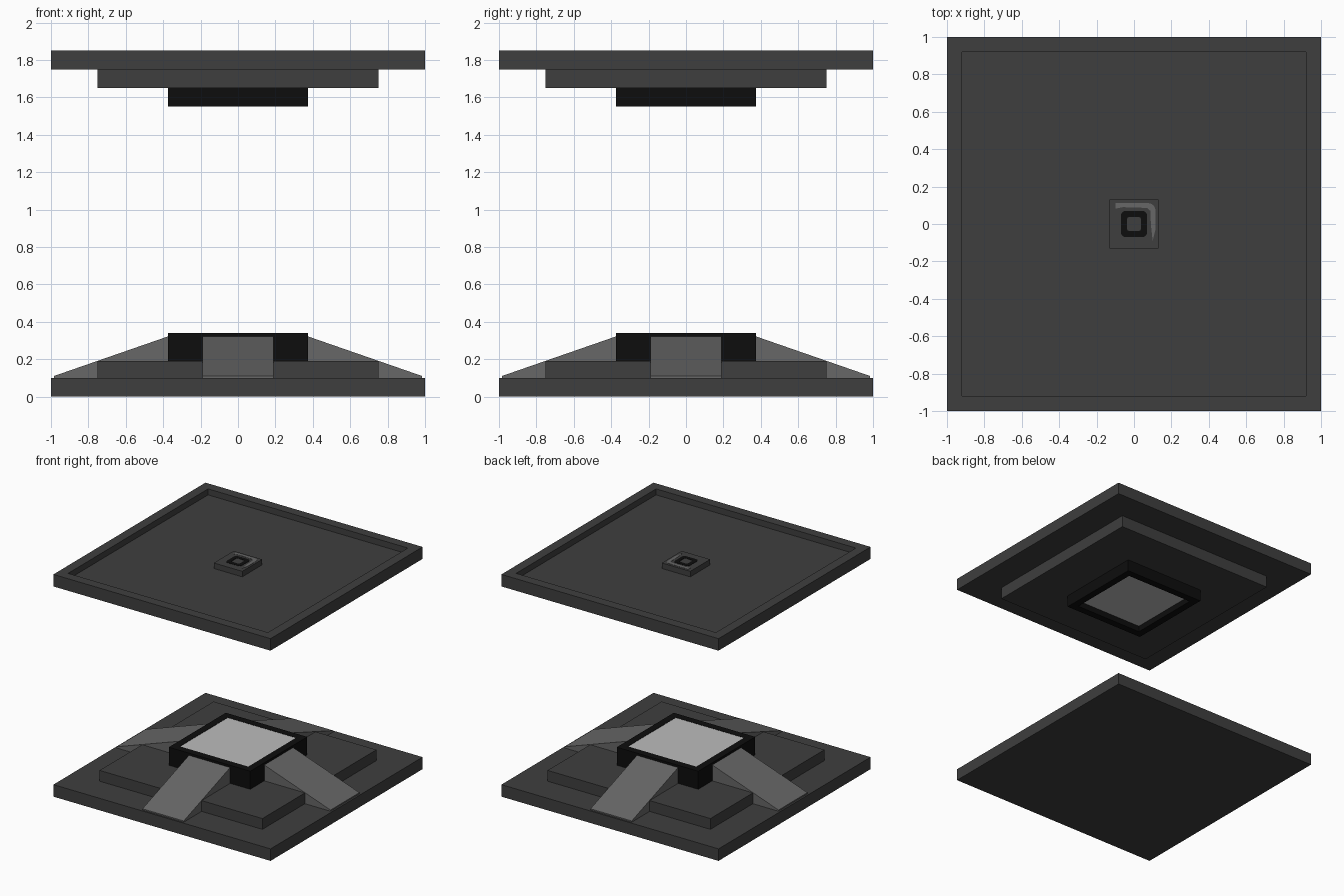
import bpy, bmesh, math
from mathutils import Vector, Matrix

if "Cube" in bpy.data.objects:
    bpy.data.objects.remove(bpy.data.objects["Cube"])


def mat(name, r, g, b):
    m = bpy.data.materials.new(name)
    m.diffuse_color = (r, g, b, 1)
    m.use_nodes = True
    m.node_tree.nodes["Principled BSDF"].inputs["Base Color"].default_value = m.diffuse_color
    return m


DARK = mat("dark grey", 0.049, 0.049, 0.049)
BLACK = mat("black", 0.004, 0.004, 0.004)
RAMP = mat("mid grey", 0.135, 0.135, 0.135)
LIGHT = mat("light grey", 0.5, 0.5, 0.5)


def finish(bm, name, mats):
    bmesh.ops.recalc_face_normals(bm, faces=bm.faces)
    me = bpy.data.meshes.new(name)
    bm.to_mesh(me)
    bm.free()
    for m in mats:
        me.materials.append(m)
    ob = bpy.data.objects.new(name, me)
    bpy.context.collection.objects.link(ob)
    return ob


def slab(name, size, z0, z1, mats, side=0, rim=0, depth=0):
    """Square slab; side=+1/-1 sinks a panel into its top/bottom (last material)."""
    bm = bmesh.new()
    bmesh.ops.create_cube(bm, size=1)
    bm.transform(Matrix.Translation((0, 0, (z0 + z1) / 2)) @ Matrix.Diagonal((size, size, z1 - z0, 1)))
    if side:
        bm.normal_update()
        face = next(f for f in bm.faces if f.normal.z * side > 0.9)
        bmesh.ops.inset_region(bm, faces=[face], thickness=rim)
        if depth:
            # extrude the panel inward so the recess keeps vertical walls
            new = bmesh.ops.extrude_face_region(bm, geom=[face])["geom"]
            bmesh.ops.translate(bm, vec=(0, 0, -side * depth),
                                verts=[v for v in new if isinstance(v, bmesh.types.BMVert)])
            if face.is_valid:
                bmesh.ops.delete(bm, geom=[face], context='FACES_ONLY')
            face = next(f for f in new if isinstance(f, bmesh.types.BMFace))
        face.material_index = len(mats) - 1
    return finish(bm, name, mats)


def prism(name, pts, vec, m):
    """Closed outline of 3D points extruded along vec."""
    bm = bmesh.new()
    f = bm.faces.new([bm.verts.new(p) for p in pts])
    new = bmesh.ops.extrude_face_region(bm, geom=[f])["geom"]
    bmesh.ops.translate(bm, vec=vec, verts=[v for v in new if isinstance(v, bmesh.types.BMVert)])
    return finish(bm, name, [m])


# lower pad
slab("lower_base", 2.0, 0, 0.1, [DARK])
slab("lower_step", 1.5, 0.1, 0.19, [DARK])
slab("lower_core", 0.75, 0.19, 0.34, [BLACK, LIGHT], side=1, rim=0.085, depth=0.002)

# four ramps leading up to the core
for i in range(4):
    profile = [(-0.19, -0.985, 0.1), (-0.19, -0.985, 0.11), (-0.19, -0.374, 0.322), (-0.19, -0.374, 0.1)]
    ramp = prism(f"ramp_{i + 1}", profile, (0.38, 0, 0), RAMP)
    ramp.data.transform(Matrix.Rotation(i * math.pi / 2, 4, 'Z'))

# upper pad: tray on top, lit recess below
slab("upper_tray", 2.0, 1.75, 1.85, [DARK], side=1, rim=0.113, depth=0.05)
slab("upper_step", 1.5, 1.65, 1.75, [DARK])
slab("upper_core", 0.75, 1.55, 1.65, [BLACK, LIGHT], side=-1, rim=0.085, depth=0.05)

# small housing in the middle of the tray
slab("top_housing", 0.262, 1.8, 1.846, [DARK])


def rounded(half, r, n=4):
    pts = []
    for k, (sx, sy) in enumerate([(1, 1), (-1, 1), (-1, -1), (1, -1)]):
        for j in range(n + 1):
            a = math.pi / 2 * (k + j / n)
            pts.append((sx * (half - r) + r * math.cos(a), sy * (half - r) + r * math.sin(a)))
    return pts


# black rounded ring on the housing
bm = bmesh.new()
outer = [bm.verts.new((x, y, 1.848)) for x, y in rounded(0.07, 0.025)]
inner = [bm.verts.new((x, y, 1.848)) for x, y in rounded(0.038, 0.014)]
for i in range(len(outer)):
    j = (i + 1) % len(outer)
    bm.faces.new((outer[i], outer[j], inner[j], inner[i]))
bm.normal_update()
new = bmesh.ops.extrude_face_region(bm, geom=bm.faces[:])["geom"]
bmesh.ops.translate(bm, vec=(0, 0, -0.003), verts=[v for v in new if isinstance(v, bmesh.types.BMVert)])
finish(bm, "housing_ring", [BLACK])

# grey corner trim on the housing
bend = [(0.075 + 0.04 * math.cos(a), 0.072 + 0.04 * math.sin(a))
        for a in (math.pi / 8 * k for k in range(5))]
outline = [(0.1, -0.09), (0.115, -0.03)] + bend + [(-0.1, 0.112), (-0.1, 0.082), (-0.06, 0.09),
           (0.07, 0.086), (0.088, 0.07), (0.09, 0.0)]
prism("housing_trim", [(x, y, 1.845) for x, y in outline], (0, 0, 0.003), RAMP)
